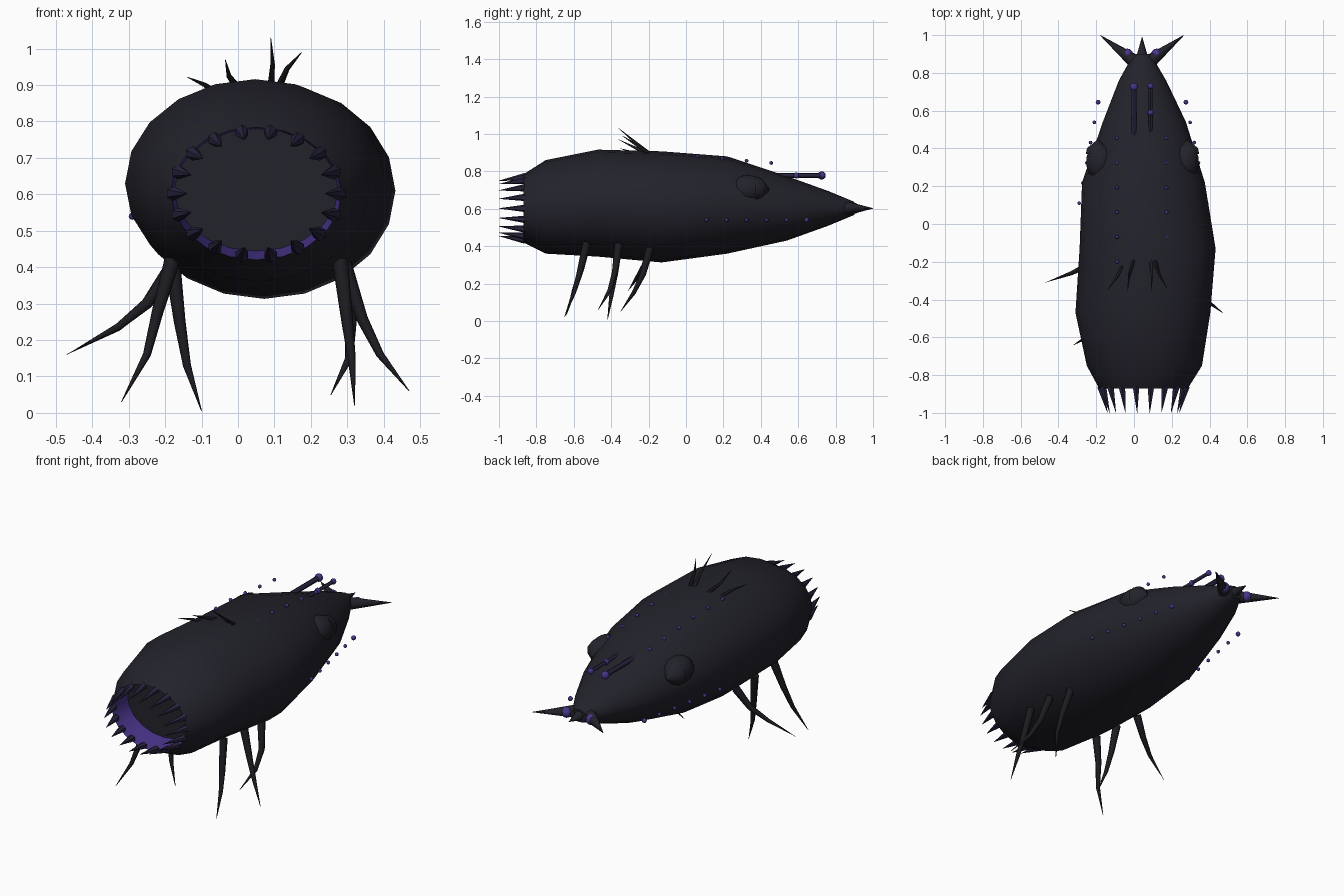
import bpy, bmesh, math
from mathutils import Vector

cube = bpy.data.objects.get("Cube")
if cube:
    bpy.data.objects.remove(cube, do_unlink=True)


def make_material(name, rgb):
    m = bpy.data.materials.new(name)
    m.use_nodes = True
    m.diffuse_color = (*rgb, 1)
    m.node_tree.nodes["Principled BSDF"].inputs["Base Color"].default_value = (*rgb, 1)
    return m


HIDE = make_material("dark hide", (0.016, 0.016, 0.024))
BRISTLE = make_material("black bristle", (0.011, 0.011, 0.015))
GLOW = make_material("violet", (0.065, 0.034, 0.25))
TOOTH = make_material("dusky violet", (0.022, 0.018, 0.05))


def finish(bm, name, mats, angle=45):
    bmesh.ops.recalc_face_normals(bm, faces=bm.faces)
    me = bpy.data.meshes.new(name)
    bm.to_mesh(me)
    bm.free()
    for m in mats:
        me.materials.append(m)
    ob = bpy.data.objects.new(name, me)
    bpy.context.collection.objects.link(ob)
    bpy.ops.object.select_all(action='DESELECT')
    ob.select_set(True)
    bpy.context.view_layer.objects.active = ob
    bpy.ops.object.shade_smooth_by_angle(angle=math.radians(angle))
    return ob


def tube(bm, points, radii, sides=8):
    """Loft a round tube through points, closing both ends."""
    pts = [Vector(p) for p in points]
    rings = []
    for i, p in enumerate(pts):
        d = (pts[min(i + 1, len(pts) - 1)] - pts[max(i - 1, 0)]).normalized()
        ref = Vector((1, 0, 0)) if abs(d.x) < 0.8 else Vector((0, 0, 1))
        u = d.cross(ref).normalized()
        v = d.cross(u)
        rings.append([bm.verts.new(p + radii[i] * (u * math.cos(a) + v * math.sin(a)))
                      for a in (math.tau * k / sides for k in range(sides))])
    for a, b in zip(rings, rings[1:]):
        for k in range(sides):
            n = (k + 1) % sides
            bm.faces.new((a[k], a[n], b[n], b[k]))
    bm.faces.new(rings[0])
    bm.faces.new(rings[-1])


def ball(bm, pos, r, squash=(1, 1, 1), seg=12):
    vs = bmesh.ops.create_uvsphere(bm, u_segments=seg, v_segments=seg // 2 + 2, radius=r)["verts"]
    for v in vs:
        v.co = Vector(pos) + Vector([c * s for c, s in zip(v.co, squash)])


# Body: lofted ellipses (y, centre x, centre z, half width, half height),
# starting at the back of the mouth cavity
SECTIONS = [
    (-0.74, 0.05, 0.612, 0.225, 0.168),
    (-0.87, 0.05, 0.602, 0.235, 0.182),
    (-0.75, 0.055, 0.61, 0.305, 0.25),
    (-0.47, 0.047, 0.63, 0.357, 0.286),
    (-0.13, 0.072, 0.61, 0.36, 0.297),
    (0.22, 0.05, 0.62, 0.325, 0.26),
    (0.54, 0.055, 0.602, 0.22, 0.172),
    (0.76, 0.045, 0.602, 0.125, 0.093),
    (0.9, 0.043, 0.602, 0.045, 0.035),
]
SIDES = 20
bm = bmesh.new()
rings = []
for y, cx, cz, rx, rz in SECTIONS:
    rings.append([bm.verts.new((cx + rx * math.sin(a), y, cz + rz * math.cos(a)))
                  for a in (math.tau * k / SIDES for k in range(SIDES))])
for i, (a, b) in enumerate(zip(rings, rings[1:])):
    for k in range(SIDES):
        n = (k + 1) % SIDES
        f = bm.faces.new((a[k], a[n], b[n], b[k]))
        f.material_index = 1 if i == 0 else 0
bm.faces.new(rings[0])
bm.faces.new(rings[-1])
finish(bm, "body", [HIDE, GLOW], 50)

# Teeth around the mouth, leaning slightly inward
bm = bmesh.new()
for k in range(18):
    a = math.radians(10 + 20 * k)
    s, c = math.sin(a), math.cos(a)
    tube(bm, [(0.05 + 0.228 * s, -0.86, 0.602 + 0.172 * c),
              (0.05 + 0.19 * s, -1.0, 0.602 + 0.15 * c)], [0.02, 0.0008], 6)
finish(bm, "teeth", [TOOTH])

# Eyes: half sunk domes with a blunt cone pointing backward
for side, name in ((1, "left_eye"), (-1, "right_eye")):
    bm = bmesh.new()
    x = 0.045 + side * 0.225
    ball(bm, (x, 0.33, 0.705), 0.1, (0.75, 1.0, 0.75), 14)
    tube(bm, [(x + side * 0.012, 0.37, 0.705), (x + side * 0.012, 0.4, 0.705),
              (x + side * 0.012, 0.445, 0.7)], [0.066, 0.06, 0.004], 10)
    finish(bm, name, [HIDE])

# Legs: thin curved tapering strands
LEGS = {
    "right_leg_front": [(-0.18, -0.53, 0.42), (-0.22, -0.56, 0.28), (-0.25, -0.6, 0.16), (-0.32, -0.64, 0.03)],
    "right_leg_middle": [(-0.18, -0.36, 0.41), (-0.16, -0.38, 0.25), (-0.14, -0.4, 0.13), (-0.1, -0.42, 0.005)],
    "right_leg_rear": [(-0.18, -0.19, 0.4), (-0.25, -0.22, 0.3), (-0.33, -0.26, 0.235), (-0.47, -0.31, 0.16)],
    "left_leg_front": [(0.28, -0.53, 0.42), (0.3, -0.57, 0.25), (0.312, -0.6, 0.15), (0.32, -0.65, 0.02)],
    "left_leg_middle": [(0.29, -0.36, 0.41), (0.34, -0.38, 0.26), (0.39, -0.41, 0.16), (0.47, -0.47, 0.06)],
    "left_leg_rear": [(0.28, -0.19, 0.4), (0.31, -0.23, 0.25), (0.305, -0.28, 0.15), (0.255, -0.35, 0.05)],
}
for name, path in LEGS.items():
    bm = bmesh.new()
    tube(bm, path, [0.022, 0.016, 0.011, 0.001])
    finish(bm, name, [BRISTLE], 60)

# Back bristles
bm = bmesh.new()
for base, mid, tip in (
        ((-0.05, -0.2, 0.87), (-0.09, -0.28, 0.9), (-0.14, -0.35, 0.922)),
        ((0.0, -0.19, 0.89), (-0.025, -0.27, 0.925), (-0.035, -0.36, 0.97)),
        ((0.09, -0.19, 0.89), (0.095, -0.27, 0.955), (0.09, -0.36, 1.03)),
        ((0.11, -0.19, 0.89), (0.135, -0.27, 0.945), (0.175, -0.34, 0.99))):
    tube(bm, [base, mid, tip], [0.011, 0.007, 0.0008], 6)
finish(bm, "back_bristles", [BRISTLE], 60)

# Tail: three spikes and two orbs
bm = bmesh.new()
for base, tip, r in (((-0.01, 0.87, 0.602), (-0.18, 1.0, 0.602), 0.035),
                     ((0.096, 0.87, 0.602), (0.265, 1.0, 0.602), 0.035),
                     ((0.043, 0.895, 0.602), (0.043, 0.99, 0.602), 0.028)):
    tube(bm, [base, tip], [r, 0.001], 8)
finish(bm, "tail_spikes", [HIDE])
bm = bmesh.new()
for x in (-0.035, 0.12):
    ball(bm, (x, 0.9, 0.602), 0.029)
finish(bm, "tail_orbs", [GLOW])

# Rods lying along the back, with knobs
bm = bmesh.new()
for x, r in ((0.0, 0.014), (0.088, 0.01)):
    tube(bm, [(x, 0.46, 0.778), (x, 0.72, 0.778)], [r, r])
finish(bm, "back_rods", [TOOTH])
bm = bmesh.new()
ball(bm, (0.0, 0.725, 0.778), 0.022)
for y, r in ((0.73, 0.016), (0.59, 0.016), (0.475, 0.012)):
    ball(bm, (0.088, y, 0.778), r)
finish(bm, "rod_knobs", [GLOW])

# Small lights: a row along each flank and two rows along the back
bm = bmesh.new()
for i in range(6):
    y = 0.645 - 0.107 * i
    r = 0.013 if i == 0 else 0.01
    ball(bm, (0.275 + 0.022 * i, y, 0.54), r, seg=8)
    ball(bm, (-0.19 - 0.02 * i, y, 0.54), r, seg=8)
finish(bm, "flank_lights", [GLOW])
bm = bmesh.new()
for i in range(6):
    y = 0.455 - 0.131 * i
    z = 0.845 + 0.012 * min(i, 3)
    for x in (-0.09, 0.172):
        ball(bm, (x, y, z), 0.01, seg=8)
finish(bm, "back_lights", [GLOW])
